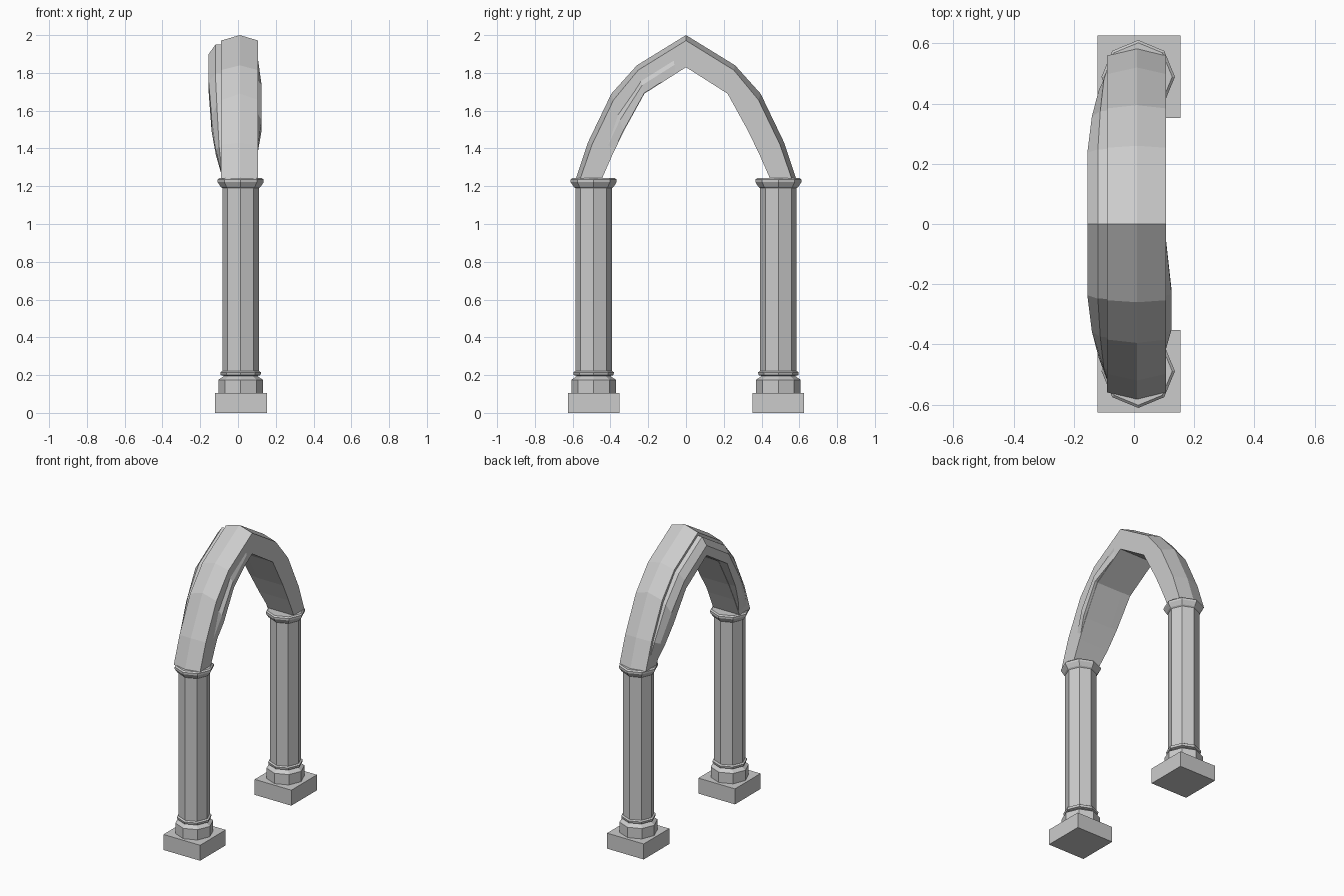
import bpy, bmesh, math

if "Cube" in bpy.data.objects:
    bpy.data.objects.remove(bpy.data.objects["Cube"])

CX, CY = 0.014, 0.489


def make_object(name, bm):
    bmesh.ops.remove_doubles(bm, verts=bm.verts, dist=1e-5)
    bmesh.ops.recalc_face_normals(bm, faces=bm.faces)
    me = bpy.data.meshes.new(name)
    bm.to_mesh(me)
    bm.free()
    ob = bpy.data.objects.new(name, me)
    bpy.context.collection.objects.link(ob)
    return ob


def loft(name, rings):
    """Skin closed rings of equal length and cap both ends."""
    bm = bmesh.new()
    loops = [[bm.verts.new(p) for p in r] for r in rings]
    n = len(loops[0])
    for a, b in zip(loops, loops[1:]):
        for i in range(n):
            j = (i + 1) % n
            bm.faces.new((a[i], a[j], b[j], b[i]))
    bm.faces.new(loops[0][::-1])
    bm.faces.new(loops[-1])
    return make_object(name, bm)


def octagon(cx, cy, r, z):
    return [(cx + r * math.cos(i * math.pi / 4),
             cy + r * math.sin(i * math.pi / 4), z) for i in range(8)]


# Columns: radius / height profiles
BASE = [(.118, .10), (.118, .175), (.088, .196), (.105, .200), (.108, .215), (.096, .222)]
SHAFT = [(.097, .21), (.097, 1.20)]
CAPITAL = [(.097, 1.19), (.106, 1.197), (.122, 1.222), (.122, 1.235), (.113, 1.243)]

for side, s in (("left", -1), ("right", 1)):
    # Square plinth
    bpy.ops.mesh.primitive_cube_add(size=1, location=(0.0165, s * CY, .0525))
    plinth = bpy.context.object
    plinth.name = side + "_plinth"
    plinth.scale = (.275, .274, .105)
    for part, prof in (("base", BASE), ("shaft", SHAFT), ("capital", CAPITAL)):
        loft(f"{side}_{part}", [octagon(CX, s * CY, r, z) for r, z in prof])

# Pointed arch: matching inner and outer (y, z) stations, springing to apex
INNER = [(.445, 1.24), (.39, 1.365), (.33, 1.49), (.22, 1.69), (0, 1.83)]
OUTER = [(.583, 1.24), (.52, 1.43), (.395, 1.69), (.26, 1.84), (0, 2.0)]


def arch_ring(i, sign, section):
    """Place (x, t) section points, t running from inner to outer edge."""
    (iy, iz), (oy, oz) = INNER[i], OUTER[i]
    return [(x, sign * (iy + (oy - iy) * t), iz + (oz - iz) * t) for x, t in section]


full = [(i, -1) for i in range(5)] + [(i, 1) for i in (3, 2, 1, 0)]

# Main arch with ridged outer face
main = [(-.09, 0), (.107, 0), (.107, .83), (.01, 1), (-.09, .83)]
loft("arch", [arch_ring(i, s, main) for i, s in full])

# Bowed rib along the -x side
GROW = [.02, .5, .8, 1, 1]


def rib(i):
    k = GROW[i]
    return [(-.08, .72), (-.08 - .04 * k, .70), (-.08 - .075 * k, .41),
            (-.08 - .075 * k, .015), (-.08, .015)]


loft("side_rib", [arch_ring(i, s, rib(i)) for i, s in full])

# Small swelling on the +x side of one half
SWELL = [0.02, .1, 1, 1, .02]
loft("side_swelling", [arch_ring(i, -1, [(.10, .02), (.10 + .025 * SWELL[i], .02),
                                         (.10 + .025 * SWELL[i], .3), (.10, .5)])
                       for i in range(5)])
